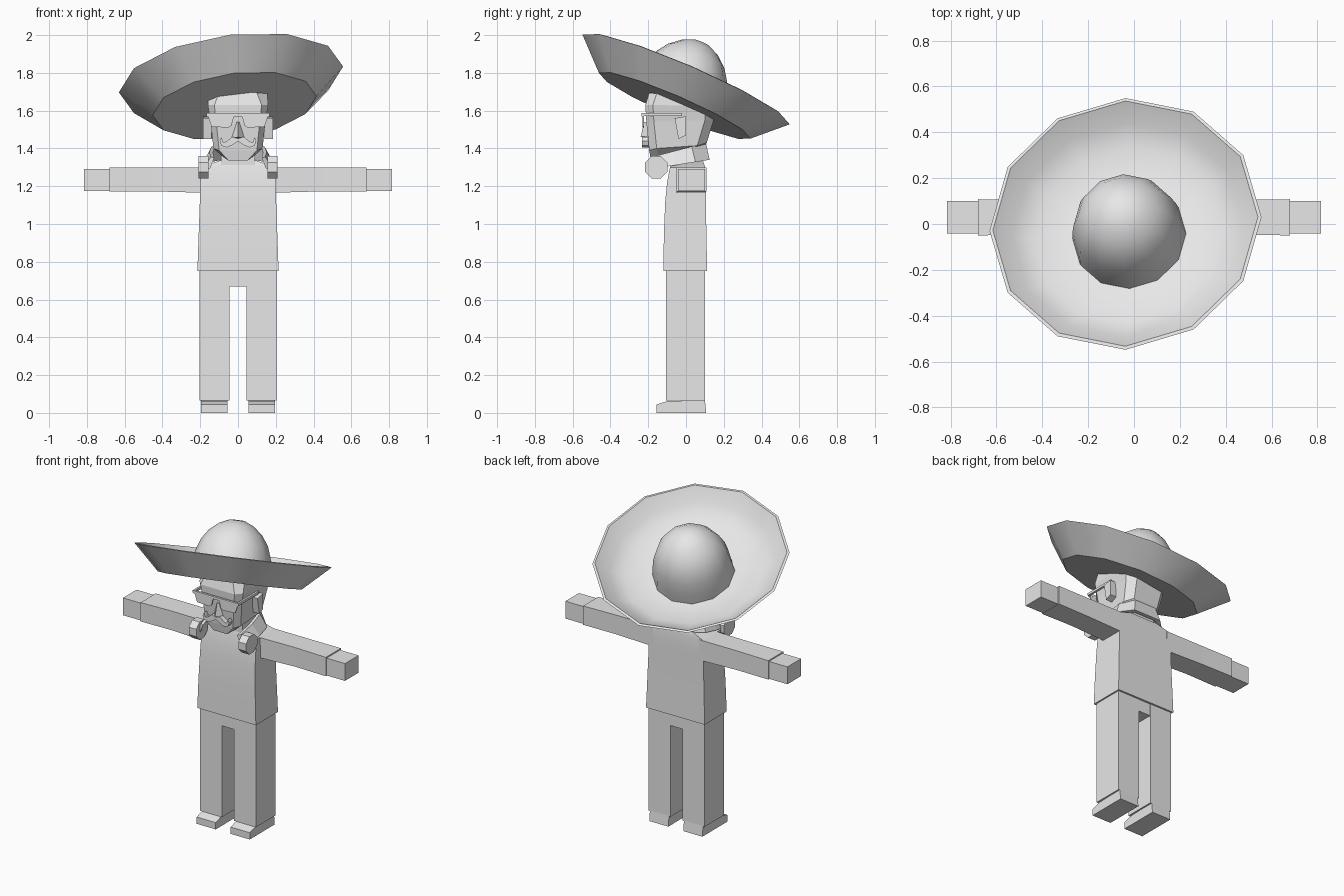
import bpy, bmesh, math
from mathutils import Vector

if "Cube" in bpy.data.objects:
    bpy.data.objects.remove(bpy.data.objects["Cube"])

grey = bpy.data.materials.new("light grey")
grey.diffuse_color = (0.8, 0.8, 0.8, 1)
grey.use_nodes = True
grey.node_tree.nodes["Principled BSDF"].inputs["Base Color"].default_value = grey.diffuse_color


def finish(name, bm, smooth=None):
    bmesh.ops.recalc_face_normals(bm, faces=bm.faces)
    me = bpy.data.meshes.new(name)
    bm.to_mesh(me)
    bm.free()
    ob = bpy.data.objects.new(name, me)
    bpy.context.collection.objects.link(ob)
    me.materials.append(grey)
    if smooth:
        bpy.ops.object.select_all(action='DESELECT')
        ob.select_set(True)
        bpy.context.view_layer.objects.active = ob
        bpy.ops.object.shade_smooth_by_angle(angle=math.radians(smooth))
    return ob


def loft(name, loops, smooth=None, closed=False):
    """Skin a stack of equal-length loops; cap the ends unless the stack closes on itself."""
    bm = bmesh.new()
    rings = [[bm.verts.new(p) for p in lp] for lp in loops]
    n = len(rings[0])
    pairs = list(zip(rings, rings[1:])) + ([(rings[-1], rings[0])] if closed else [])
    for a, b in pairs:
        for i in range(n):
            j = (i + 1) % n
            bm.faces.new((a[i], a[j], b[j], b[i]))
    if not closed:
        bm.faces.new(rings[0])
        bm.faces.new(rings[-1])
    return finish(name, bm, smooth)


def rect_z(x0, x1, y0, y1, z):
    return [(x0, y0, z), (x1, y0, z), (x1, y1, z), (x0, y1, z)]


def rect_x(x, y0, y1, z0, z1):
    return [(x, y0, z0), (x, y1, z0), (x, y1, z1), (x, y0, z1)]


def plate(name, outline, y0, y1):
    """Extrude an (x, z) outline along y."""
    return loft(name, [[(x, y, z) for x, z in outline] for y in (y0, y1)])


# Hat: tilted dish with a domed crown
normal = Vector((-0.137, 0.433, 1)).normalized()
u = (Vector((1, 0, 0)) - normal * normal.x).normalized()
v = normal.cross(u)
base = Vector((-0.018, -0.06, 1.626))


def hat_ring(r, t, n=12):
    return [base + normal * t + (u * math.cos(a) + v * math.sin(a)) * r
            for a in (2 * math.pi * i / n for i in range(n))]


brim = [(0.437, 0), (0.598, 0.153), (0.583, 0.157), (0.51, 0.085), (0.42, 0.03), (0.25, 0.018)]
crown = [(0.25, 0.01), (0.243, 0.08), (0.228, 0.16), (0.203, 0.23), (0.162, 0.29),
         (0.105, 0.338), (0.045, 0.365)]
loft("hat_brim", [hat_ring(r, t) for r, t in brim], 40)
loft("hat_crown", [hat_ring(r, t) for r, t in crown], 40)


# Head: faceted block narrowing to the chin
def head_ring(wf, ws, wb, yf, yb, zf, zs, zb):
    right = [(wf, yf, zf), (ws, yf + 0.04, zs), (ws, yb - 0.05, (zs + zb) / 2), (wb, yb, zb)]
    return right + [(-x, y, z) for x, y, z in reversed(right)]


loft("head", [head_ring(0.05, 0.085, 0.06, -0.185, 0.09, 1.335, 1.36, 1.40),
              head_ring(0.10, 0.13, 0.09, -0.195, 0.11, 1.39, 1.40, 1.43),
              head_ring(0.115, 0.145, 0.10, -0.21, 0.15, 1.54, 1.54, 1.56),
              head_ring(0.125, 0.16, 0.10, -0.215, 0.155, 1.63, 1.63, 1.62),
              head_ring(0.10, 0.155, 0.09, -0.195, 0.14, 1.695, 1.69, 1.67)])

# Neck
loft("neck", [rect_z(-0.09, 0.09, -0.08, 0.08, z) for z in (1.25, 1.42)])

# Nose
loft("nose", [[(-0.035, -0.20, 1.455), (0.035, -0.20, 1.455), (0, -0.24, 1.46)],
              [(-0.01, -0.205, 1.54), (0.01, -0.205, 1.54), (0, -0.222, 1.54)]])

for s in (-1, 1):
    # Ears
    loft("ear", [[(s * x, y, z) for y, z in ((-0.04, 1.45), (0.0, 1.47), (0.0, 1.57), (-0.06, 1.56))]
                 for x in (0.14, 0.185)])
    # Moustache halves with curled tips
    outline = [(0, 1.452), (0.03, 1.462), (0.06, 1.437), (0.078, 1.432), (0.088, 1.46),
               (0.097, 1.44), (0.088, 1.415), (0.06, 1.405), (0.03, 1.418), (0, 1.437)]
    plate("moustache", [(s * x, z) for x, z in outline], -0.232, -0.195)
    # Glasses lens and temple
    plate("lens", [(s * x, z) for x, z in ((0.02, 1.575), (0.035, 1.52), (0.05, 1.51),
                                           (0.14, 1.515), (0.16, 1.575))], -0.23, -0.223)
    loft("glasses_temple", [[(s * x, y, z) for x, z in ((0.155, 1.572), (0.168, 1.572),
                                                      (0.168, 1.588), (0.155, 1.588))]
                            for y in (-0.235, -0.02)])
    # Octagonal collar ends
    loft("collar_end", [[(s * x, -0.157 + 0.064 * math.cos(a), 1.30 + 0.064 * math.sin(a))
                         for a in (math.pi / 8 + i * math.pi / 4 for i in range(8))]
                        for x in (0.155, 0.21)])
    # Sleeves and hands
    loft("sleeve", [rect_x(s * 0.17, -0.05, 0.105, 1.165, 1.30),
                    rect_x(s * 0.45, -0.045, 0.105, 1.173, 1.30),
                    rect_x(s * 0.68, -0.05, 0.108, 1.173, 1.298)])
    loft("hand", [rect_x(s * x, -0.042, 0.10, 1.175, 1.29) for x in (0.66, 0.815)])
    # Legs and shoes
    loft("leg", [rect_z(s * 0.045, s * 0.205, -0.105, 0.10, z) for z in (0.065, 0.77)])
    loft("shoe", [[(s * x, y, z) for y, z in ((-0.155, 0), (0.107, 0), (0.10, 0.068),
                                              (-0.10, 0.062), (-0.155, 0.045))]
                  for x in (0.055, 0.195)])

# Glasses top bar
plate("glasses_bar", [(-0.165, 1.57), (0.165, 1.57), (0.165, 1.587), (-0.165, 1.587)], -0.236, -0.222)

# Hips joining the legs
loft("hips", [rect_z(-0.2, 0.2, -0.103, 0.098, z) for z in (0.67, 0.77)])

# Shirt: slightly flared body with sloped shoulders
body = [(0.215, -0.12, 0.112, 0.75), (0.208, -0.117, 0.108, 0.95), (0.202, -0.11, 0.105, 1.12),
        (0.20, -0.10, 0.105, 1.22), (0.195, -0.085, 0.102, 1.30), (0.10, -0.07, 0.09, 1.335)]
loft("shirt", [rect_z(-w, w, f, b, z) for w, f, b, z in body], 35)

# Collar wrapped round the back of the neck, open at the front
path = [(0.185, -0.16), (0.195, -0.05), (0.18, 0.05), (0.10, 0.125)]
path += [(-x, y) for x, y in reversed(path)]
sections = []
for x, y in path:
    k = (y + 0.16) / 0.285
    low, high = 1.295 + 0.045 * k, 1.355 + 0.075 * k
    sections.append([(x, y, low), (x * 0.78, y - 0.02, high),
                     (x * 0.68, y - 0.03, high - 0.005), (x * 0.8, y - 0.025, low)])
loft("collar", sections)
